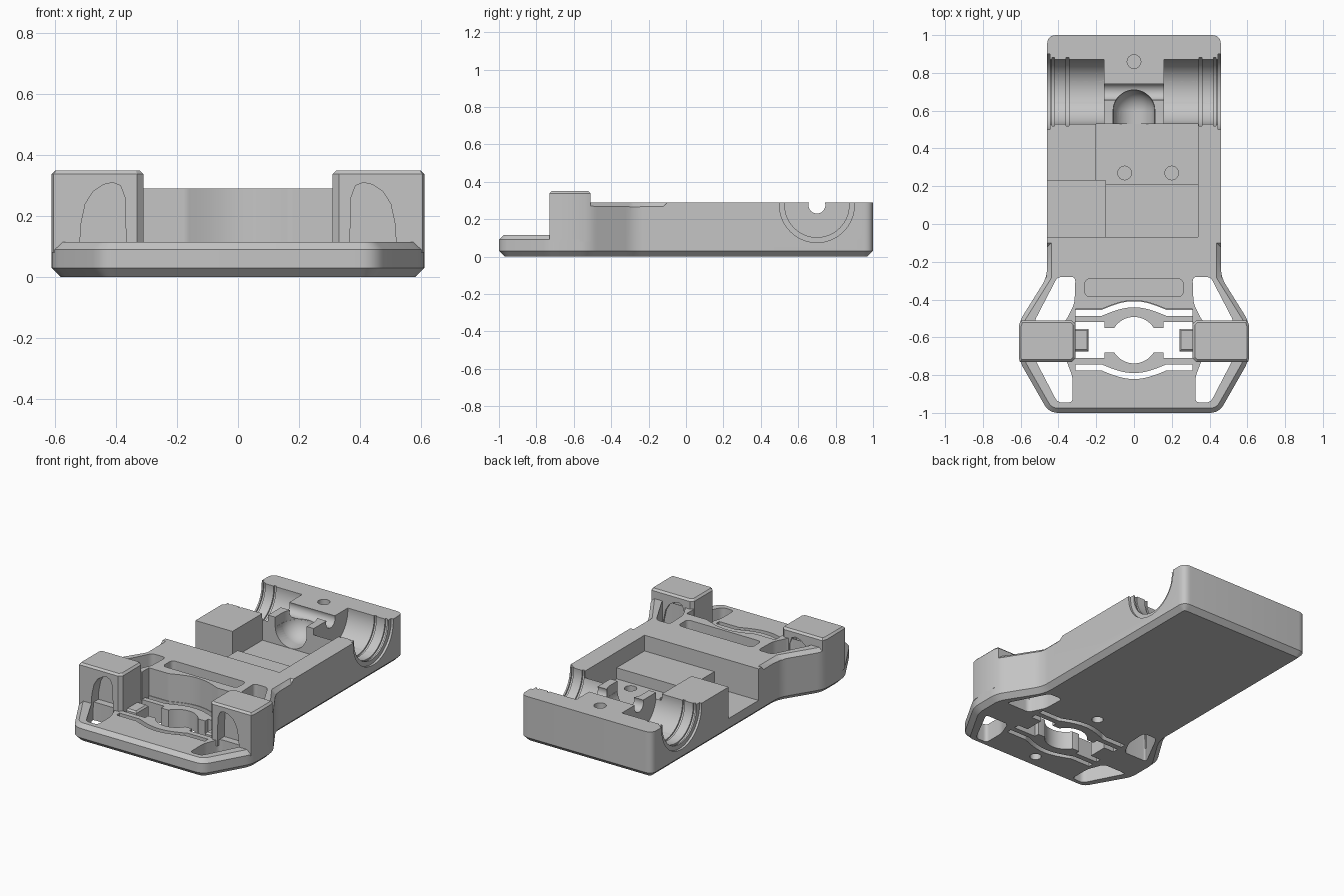
import bpy, bmesh, math
from mathutils import Matrix, Vector

if "Cube" in bpy.data.objects:
    bpy.data.objects.remove(bpy.data.objects["Cube"])

GREY = bpy.data.materials.new("plain grey")
GREY.use_nodes = True
GREY.diffuse_color = (0.56, 0.56, 0.56, 1)
GREY.node_tree.nodes["Principled BSDF"].inputs["Base Color"].default_value = GREY.diffuse_color

TOP = 0.29        # deck height
PLATE = 0.115     # base plate height
CLIP_Y = -0.615   # centre line of the clip
TURN = {"z": Matrix(), "y": Matrix.Rotation(math.pi / 2, 4, "X"),
        "x": Matrix.Rotation(math.pi / 2, 4, "Y")}


def make_object(name, bm):
    bmesh.ops.recalc_face_normals(bm, faces=bm.faces)
    mesh = bpy.data.meshes.new(name)
    bm.to_mesh(mesh)
    bm.free()
    obj = bpy.data.objects.new(name, mesh)
    bpy.context.collection.objects.link(obj)
    return obj


def prism(name, pts, z0, z1, low=0, high=0, axis="z"):
    """Extrude a flat outline, with optional chamfers at both ends."""
    bm = bmesh.new()
    face = bm.faces.new([bm.verts.new((x, y, z0)) for x, y in pts])
    out = bmesh.ops.extrude_face_region(bm, geom=[face])
    bmesh.ops.translate(bm, vec=(0, 0, z1 - z0),
                        verts=[v for v in out["geom"] if isinstance(v, bmesh.types.BMVert)])
    for z, size in ((z0, low), (z1, high)):
        if size:
            edges = [e for e in bm.edges if all(abs(v.co.z - z) < 1e-5 for v in e.verts)]
            bmesh.ops.bevel(bm, geom=edges, offset=size, segments=1, affect="EDGES")
    bm.transform(TURN[axis])
    return make_object(name, bm)


def box(name, x0, x1, y0, y1, z0, z1, **kw):
    return prism(name, [(x0, y0), (x1, y0), (x1, y1), (x0, y1)], z0, z1, **kw)


def circle(cx, cy, r, n=48):
    return [(cx + r * math.cos(2 * math.pi * i / n), cy + r * math.sin(2 * math.pi * i / n))
            for i in range(n)]


def rounded(pts, r, steps=6):
    """Replace each corner by a short curve starting r away from it."""
    res = []
    for i, p in enumerate(pts):
        p = Vector(p)
        before = Vector(pts[i - 1]) - p
        after = Vector(pts[(i + 1) % len(pts)]) - p
        a, b = p + before.normalized() * r, p + after.normalized() * r
        for k in range(steps + 1):
            t = k / steps
            res.append(tuple(a * (1 - t) ** 2 + p * 2 * t * (1 - t) + b * t * t))
    return res


def flip(pts):
    return [(-x, y) for x, y in reversed(pts)]


def x_cylinder(name, y, z, r, x0, x1):
    # The quarter turn about y maps local (x, y, z) to (z, y, -x)
    return prism(name, circle(-z, y, r, 64), x0, x1, axis="x")


def cut(target, cutters):
    for c in cutters:
        mod = target.modifiers.new("cut", "BOOLEAN")
        mod.operation, mod.solver, mod.object = "DIFFERENCE", "EXACT", c
        bpy.context.view_layer.objects.active = target
        bpy.ops.object.modifier_apply(modifier=mod.name)


# Base plate, and the main body on the rear part of the same outline
half = [(0.46, 1), (0.46, -0.28), (0.61, -0.52), (0.61, -0.72), (0.45, -1)]
outline = rounded(half + flip(half), 0.05)
base = prism("base_plate", outline, 0, PLATE, low=0.03, high=0.025)
side = outline[:18]
body = prism("main_body", side + flip(side), 0.085, TOP)

# Towers with arched pockets front and back, and the small stops beside the clip
towers, stops = [], []
tower = [(0.33, -0.73), (0.604, -0.73), (0.61, -0.71), (0.61, -0.54), (0.6, -0.51),
         (0.33, -0.51), (0.31, -0.53), (0.31, -0.71)]
arch = [(0.365, 0.05), (0.52, 0.05), (0.515, 0.17), (0.5, 0.24), (0.475, 0.28), (0.44, 0.303),
        (0.41, 0.31), (0.385, 0.3), (0.37, 0.26)]
for name, s in (("left", 1), ("right", -1)):
    shape = tower if s > 0 else flip(tower)
    towers.append(prism(name + "_tower", shape, 0.08, 0.35, high=0.012))
    pockets = [prism("pocket_cutter", arch if s > 0 else flip(arch), a, b, axis="y")
               for a, b in ((0.45, 0.58), (0.66, 0.8))]
    cut(towers[-1], pockets)
    for p in pockets:
        bpy.data.objects.remove(p)
    x0, x1 = sorted((s * 0.24, s * 0.33))
    stops.append(box(name + "_stop", x0, x1, CLIP_Y - 0.06, CLIP_Y + 0.06, 0, PLATE, high=0.01))

both, body_only, base_only = [], [], []

# Triangular windows in front of and behind each tower, and the chamfered shoulders
rear_window = [(0.31, -0.28), (0.405, -0.28), (0.53, -0.52), (0.365, -0.52), (0.315, -0.42)]
front_window = [(0.365, -0.705), (0.53, -0.705), (0.405, -0.945), (0.325, -0.945), (0.325, -0.81)]
shoulder = [(0.437, -0.1), (0.437, -0.285), (0.59, -0.53), (0.8, -0.53), (0.8, -0.1)]
for mirror in (list, flip):
    both.append(prism("rear_window_cutter", rounded(mirror(rear_window), 0.025), -0.1, 0.5))
    base_only.append(prism("front_window_cutter", rounded(mirror(front_window), 0.025), -0.1, 0.5))
    body_only.append(prism("shoulder_cutter", mirror(shoulder), 0.265, 0.5, low=0.025))


# Spring clip: two bowed slots around a central opening
def bow(x):
    return 0.145 + (0.045 * math.cos(x / 0.17 * math.pi / 2) if abs(x) < 0.17 else 0)


xs = [-0.31 + 0.62 * i / 62 for i in range(63)]
for s in (1, -1):
    pts = [(x, CLIP_Y + s * (bow(x) + 0.016)) for x in xs]
    pts += [(x, CLIP_Y + s * (bow(x) - 0.016)) for x in reversed(xs)]
    base_only.append(prism("slot_cutter", pts, -0.1, 0.2))
recess = [(x, CLIP_Y + bow(x) + 0.02) for x in xs] + [(0.31, -0.9), (-0.31, -0.9)]
body_only.append(prism("recess_cutter", recess, 0.02, 0.5))
quarter = [(0.31, 0), (0.31, 0.095), (0.155, 0.095), (0.155, 0.065), (0.105, 0.065)]
quarter += [(0.123 * math.cos(a), 0.123 * math.sin(a))
            for a in (math.radians(32 + 58 * i / 8) for i in range(9))]
upper = quarter + flip(quarter)[1:]
opening = upper + [(x, -y) for x, y in reversed(upper[1:-1])]
base_only.append(prism("opening_cutter", [(x, y + CLIP_Y) for x, y in opening], -0.1, 0.2))

# Blind holes underneath
for y in (-0.33, -0.89):
    base_only.append(prism("under_hole_cutter", circle(0, y, 0.033), -0.1, 0.06))

# Long groove in the deck
groove = [(-0.26, -0.385), (0.26, -0.385), (0.26, -0.29), (-0.26, -0.29)]
body_only.append(prism("groove_cutter", rounded(groove, 0.03), 0.14, 0.5))

# Stepped pocket: low floor, raised middle, open side
both.append(box("floor_cutter", -0.2, 0.34, 0.21, 0.53, 0.12, 0.5))
both.append(box("step_cutter", -0.16, 0.34, -0.07, 0.22, 0.19, 0.5))
both.append(box("side_cutter", -0.6, -0.15, -0.07, 0.23, 0.09, 0.5))

# Half-round bearing seats with two narrow grooves and an outer lip
for s in (1, -1):
    for r, a, b in ((0.172, 0.16, 0.6), (0.181, 0.345, 0.36), (0.181, 0.42, 0.435),
                    (0.2, 0.445, 0.6)):
        x0, x1 = sorted((s * a, s * b))
        both.append(x_cylinder("seat_cutter", 0.7, 0.275, r, x0, x1))
both.append(x_cylinder("shaft_cutter", 0.7, 0.275, 0.045, -0.3, 0.3))

# Round-ended trough from the pocket to the shaft
both.append(prism("trough_cutter", circle(0, 0.231, 0.11), -0.601, -0.49, axis="y"))
bm = bmesh.new()
bmesh.ops.create_uvsphere(bm, u_segments=48, v_segments=24, radius=0.11,
                          matrix=Matrix.Translation((0, 0.6, 0.231)))
both.append(make_object("trough_end_cutter", bm))
arc = circle(0, 0.6, 0.1105)[:25]
both.append(prism("trough_top_cutter", arc + [(-0.1105, 0.48), (0.1105, 0.48)], 0.226, 0.6))

# Screw holes
for x, y, z in ((0.2, 0.27, 0.06), (-0.05, 0.27, 0.06), (0, 0.86, 0.1)):
    both.append(prism("screw_hole_cutter", circle(x, y, 0.036), z, 0.5))

cut(base, both + base_only)
cut(body, both + body_only)
for c in both + body_only + base_only:
    bpy.data.objects.remove(c)

# Material and shading
for obj in [base, body] + towers + stops:
    obj.data.materials.clear()
    obj.data.materials.append(GREY)
    bpy.ops.object.select_all(action="DESELECT")
    obj.select_set(True)
    bpy.context.view_layer.objects.active = obj
    bpy.ops.object.shade_smooth_by_angle(angle=math.radians(25))
